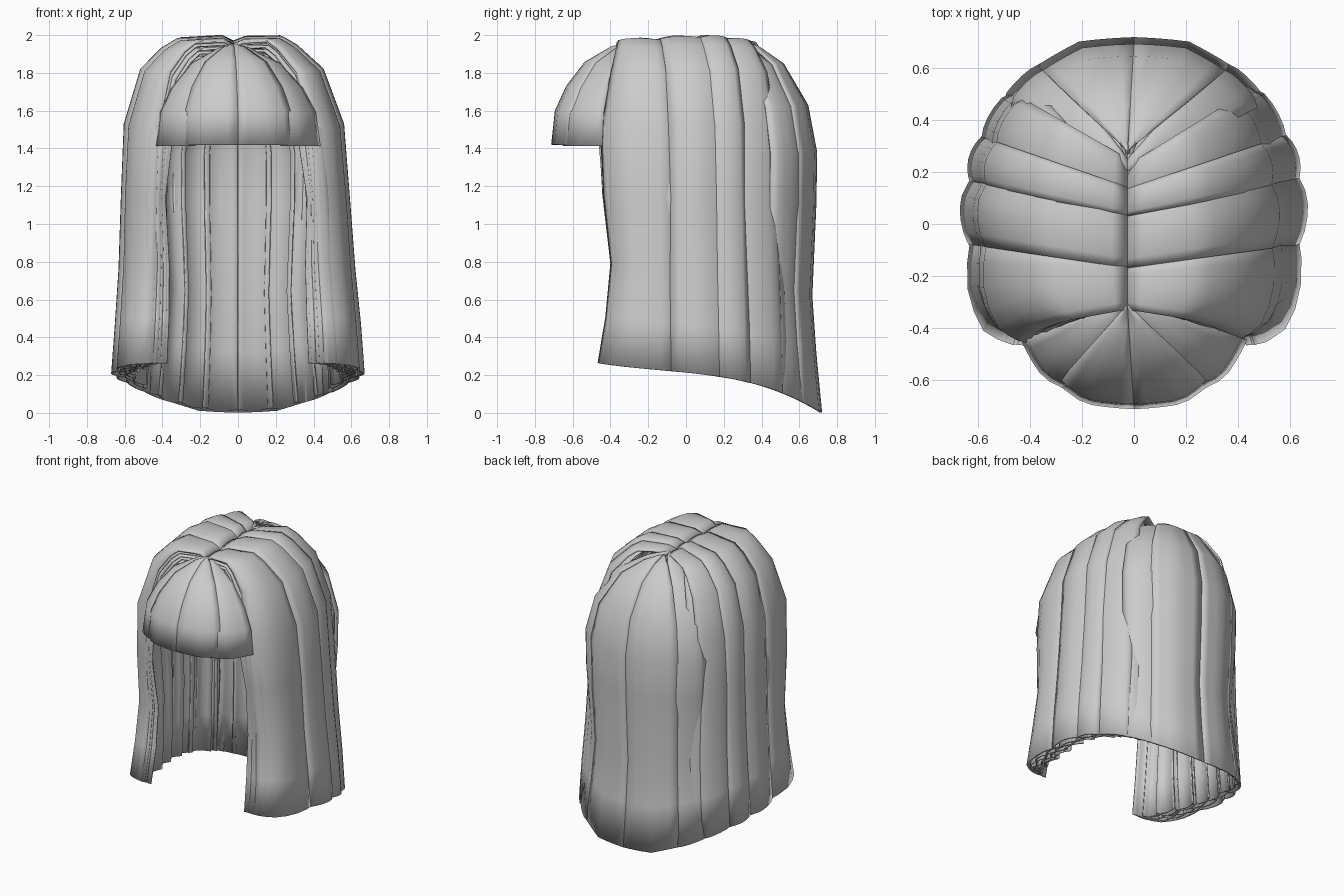
import bpy, math, random
from mathutils import Vector

random.seed(4)
if "Cube" in bpy.data.objects:
    bpy.data.objects.remove(bpy.data.objects["Cube"])

mat = bpy.data.materials.new("plain grey")
mat.use_nodes = True
GREY = (0.6, 0.6, 0.6, 1)
mat.diffuse_color = GREY
mat.node_tree.nodes["Principled BSDF"].inputs["Base Color"].default_value = GREY

# Plan outlines of the left half: hair from back centre to face, fringe from temple to middle
HAIR = [(0, .705), (.2, .68), (.36, .6), (.48, .49), (.56, .33),
        (.61, .1), (.62, -.1), (.6, -.27), (.54, -.39), (.46, -.44)]
FRINGE = [(.45, -.45), (.35, -.59), (.19, -.69), (0, -.72)]
LAST = len(HAIR) - 1

# Strand profiles: (outward fraction, height); the left side is a little slimmer on top
SIDE_LEFT = [(0, 1.95), (.1, 1.975), (.39, 1.98), (.51, 1.935), (.72, 1.81), (.885, 1.52),
             (.935, 1.1), (.975, .65), (1.02, .3), (1.05, 0)]
SIDE_RIGHT = [(0, 1.95), (.1, 1.98), (.48, 1.97), (.62, 1.92), (.8, 1.81), (.945, 1.52),
              (.975, 1.1), (.99, .65), (1.02, .3), (1.05, 0)]
BACK = [(0, 1.965), (.1, 1.965), (.27, 1.94), (.58, 1.85), (.88, 1.63), (.99, 1.38),
        (.98, 1.1), (.93, .6), (.98, .3), (1.05, 0)]
SHORT = [(0, 1.955), (.2, 1.94), (.55, 1.86), (.8, 1.73), (.95, 1.6), (1, 1.42)]


def along(points, a):
    """Point on a polyline at fractional index a."""
    i = max(0, min(int(a), len(points) - 2))
    return Vector(points[i]).lerp(Vector(points[i + 1]), a - i)


def lock(name, outline, profile, a0, a1, y0, y1, side, scale=1, bulge=.03, thick=.012):
    """Curved ribbon of hair from the parting down to the outline."""
    cols = 7
    verts, faces = [], []
    for s, h in profile:
        # inner layers bunch up at cheek height and spread toward the hem
        k = 1 - (1 - scale) * (1 - .4 * math.exp(-((h - 1.1) / .4) ** 2))
        for j in range(cols):
            f = j / (cols - 1)
            root = Vector((0, y0 + (y1 - y0) * f))
            end = along(outline, a0 + (a1 - a0) * f)
            puff = bulge * (1 - (2 * f - 1) ** 2 - .6)
            p = root.lerp(end, s * k)
            if end.y < 0:
                # front edges of all layers line up beside the face
                p.y = root.y + (end.y - root.y) * s
            p += (end - root).normalized() * puff * min(1, s)
            z = h + puff * .6 * (1 - min(1, s)) - (1 - scale) * .5 * max(0, min(1, (h - 1) * 2))
            if outline is HAIR:
                # slanted hem and the wavy edge beside the face
                hem = .214 - .1 * p.y - .083 * p.y ** 2 - .258 * p.y ** 3
                if h < 1.4:
                    z = 1.4 - (1.4 - z) * (1.4 - hem) / 1.4
                ramp = max(0, min(1, (-.2 - end.y) / .2))
                p.y -= .035 * math.cos(4.8 * (z - 1.42)) * ramp * min(1, s)
            # the parting runs slightly off centre
            verts.append((p.x * side - .025 * (1 - min(1, s)), p.y, z))
    for i in range(len(profile) - 1):
        for j in range(cols - 1):
            a = i * cols + j
            quad = (a, a + 1, a + cols + 1, a + cols)
            faces.append(quad if side > 0 else quad[::-1])
    me = bpy.data.meshes.new(name)
    me.from_pydata(verts, [], faces)
    me.materials.append(mat)
    ob = bpy.data.objects.new(name, me)
    bpy.context.collection.objects.link(ob)
    solid = ob.modifiers.new("thickness", "SOLIDIFY")
    solid.thickness = thick
    solid.offset = -1
    bpy.ops.object.select_all(action="DESELECT")
    ob.select_set(True)
    bpy.context.view_layer.objects.active = ob
    bpy.ops.object.shade_smooth_by_angle(angle=math.radians(40))


# Outer locks: outline start, end, root start, end, scale, bulge
OUTER = [("back_lock", 0, 2, .27, .28, 1, .01),
         ("back_side_lock", 1.7, 3.2, .26, .2, .99, .02),
         ("rear_lock", 2.8, 4.3, .24, .11, 1, .03),
         ("middle_lock", 4, 4.8, .14, .03, 1.03, .03),
         ("ear_lock", 4.5, 5.9, .05, -.17, 1.02, .04),
         ("face_lock", 5.7, LAST, -.15, -.33, 1, .03)]

# Inner layers: scale, outline start, lock width
INNER = [(.96, 0, .8), (.92, 3.5, .8), (.88, 4.8, .8), (.84, 5.6, .8), (.8, 6.4, .8)]

for side, label, side_profile in ((1, "left", SIDE_LEFT), (-1, "right", SIDE_RIGHT)):
    for name, a0, a1, y0, y1, scale, bulge in OUTER:
        wob = 0 if a0 == 0 else random.uniform(-.08, .08)
        lock(f"{label}_{name}", HAIR, BACK if a0 < 2 else side_profile, a0 + wob, a1,
             y0 + wob * .2, y1, side, scale, bulge)

    # Inner layers, narrower and nested toward the face
    for layer, (scale, start, step) in enumerate(INNER):
        a = start
        while a < LAST - .3:
            b = min(a + step * 1.2, LAST)
            y0, y1 = (.28 - .067 * t for t in (a, b))
            lock(f"{label}_inner_lock_{layer}", HAIR, BACK if a < 2 else side_profile, a, b, y0, y1,
                 side, scale + random.uniform(-.012, .012), .025, .008)
            a += step

    # Fringe over the forehead
    lock(f"{label}_fringe_outer", FRINGE, SHORT, 0, 1.7, -.28, -.31, side, .985, .015)
    lock(f"{label}_fringe_inner", FRINGE, SHORT, 1.3, 3, -.31, -.32, side, 1, .01)
